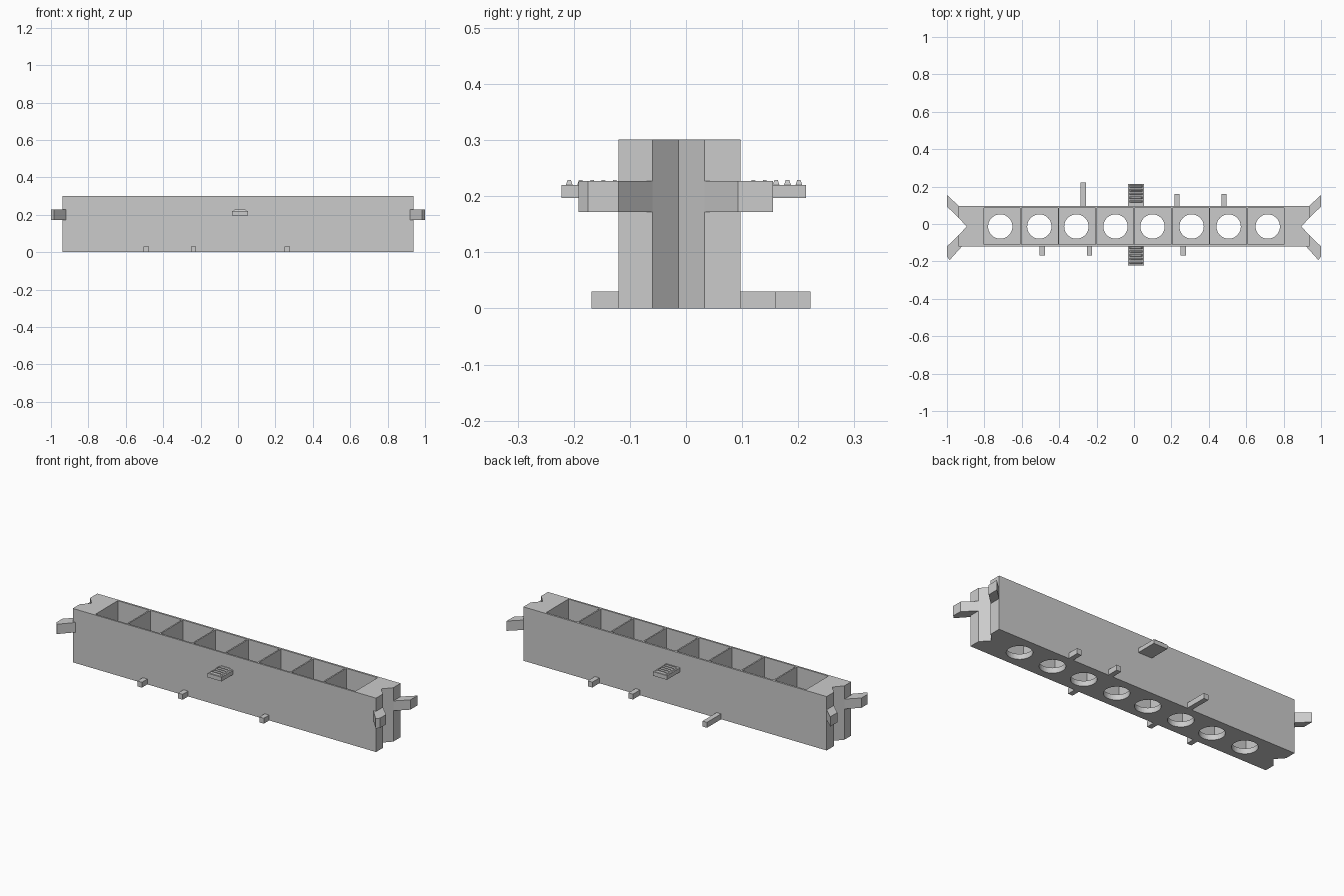
import bpy, bmesh

old = bpy.data.objects.get("Cube")
if old:
    bpy.data.objects.remove(old, do_unlink=True)

grey = bpy.data.materials.new("plain grey")
grey.use_nodes = True
COLOR = (0.6, 0.6, 0.6, 1)
grey.diffuse_color = COLOR
grey.node_tree.nodes["Principled BSDF"].inputs["Base Color"].default_value = COLOR


def new_object(name, bm):
    bmesh.ops.recalc_face_normals(bm, faces=bm.faces)
    mesh = bpy.data.meshes.new(name)
    bm.to_mesh(mesh)
    bm.free()
    mesh.materials.append(grey)
    obj = bpy.data.objects.new(name, mesh)
    bpy.context.collection.objects.link(obj)
    return obj


def add_box(bm, x0, x1, y0, y1, z0, z1, inset_x=0, inset_y=0):
    """Box whose top can be drawn in to make a wedge."""
    low = [bm.verts.new((x, y, z0)) for x, y in
           ((x0, y0), (x1, y0), (x1, y1), (x0, y1))]
    a, b, c, d = x0 + inset_x, x1 - inset_x, y0 + inset_y, y1 - inset_y
    top = [bm.verts.new((x, y, z1)) for x, y in ((a, c), (b, c), (b, d), (a, d))]
    bm.faces.new(low[::-1])
    bm.faces.new(top)
    for i in range(4):
        j = (i + 1) % 4
        bm.faces.new((low[i], low[j], top[j], top[i]))


def box(name, *size):
    bm = bmesh.new()
    add_box(bm, *size)
    return new_object(name, bm)


def prism(name, outline, z0, z1):
    bm = bmesh.new()
    face = bm.faces.new([bm.verts.new((x, y, z0)) for x, y in outline])
    out = bmesh.ops.extrude_face_region(bm, geom=[face])["geom"]
    bmesh.ops.translate(bm, vec=(0, 0, z1 - z0),
                        verts=[v for v in out if isinstance(v, bmesh.types.BMVert)])
    return new_object(name, bm)


FRONT, BACK, END, HEIGHT, FLOOR = -0.12, 0.097, 0.937, 0.301, 0.03
MID = -0.0135

# Housing block with a V notch in each end
half = [(END, FRONT), (END, -0.06), (0.895, MID), (END, 0.033), (END, BACK)]
housing = prism("housing", half + [(-x, y) for x, y in reversed(half)], 0, HEIGHT)

# Cutters: eight open pockets and a round hole in each floor
PITCH = 0.2018
bm = bmesh.new()
for i in range(8):
    x = (i - 3.5) * PITCH
    add_box(bm, x - 0.097, x + 0.097, -0.11, 0.086, FLOOR, 0.4)
pockets = new_object("pocket_cutter", bm)

bm = bmesh.new()
for x in (0.099, 0.308, 0.506, 0.715):
    for side in (-1, 1):
        ring = bmesh.ops.create_cone(bm, cap_ends=True, segments=48, radius1=0.065,
                                     radius2=0.065, depth=0.2)["verts"]
        bmesh.ops.translate(bm, vec=(side * x, MID, 0), verts=ring)
holes = new_object("hole_cutter", bm)

for cutter in (pockets, holes):
    cutter.hide_render = True
    mod = housing.modifiers.new(cutter.name, "BOOLEAN")
    mod.operation, mod.solver, mod.object = "DIFFERENCE", "EXACT", cutter
bpy.context.view_layer.update()
evaluated = housing.evaluated_get(bpy.context.evaluated_depsgraph_get())
cut_mesh = bpy.data.meshes.new_from_object(evaluated)
housing.modifiers.clear()
housing.data = cut_mesh
for cutter in (pockets, holes):
    bpy.data.objects.remove(cutter, do_unlink=True)

# Splayed arms at the ends
back_arm = [(0.92, BACK - 0.01), (END, 0.033), (1, 0.093), (1, 0.155), (END, BACK)]
front_arm = [(0.92, FRONT), (END, -0.06), (1, -0.12), (1, -0.175), (0.985, -0.192)]
for side, word in ((1, "left"), (-1, "right")):
    for name, outline in (("back", back_arm), ("front", front_arm)):
        prism(f"{word}_{name}_arm", [(side * x, y) for x, y in outline], 0.172, 0.227)

# Short pegs along the bottom edges
for i, x in enumerate((-0.49, -0.238, 0.263)):
    box(f"front_peg_{i + 1}", x - 0.014, x + 0.014, -0.168, FRONT, 0, FLOOR)
for i, (x, tip) in enumerate(((-0.271, 0.222), (0.23, 0.16), (0.481, 0.16))):
    box(f"back_peg_{i + 1}", x - 0.014, x + 0.014, BACK, tip, 0, FLOOR)

# Ribbed latch tabs on the long sides
for name, y0, y1, first in (("front", -0.222, FRONT, -0.208), ("back", BACK, 0.214, 0.12)):
    box(f"{name}_latch", -0.032, 0.054, y0, y1, 0.197, 0.22)
    bm = bmesh.new()
    for i in range(5):
        y = first + i * 0.0203
        add_box(bm, -0.025, 0.046, y - 0.006, y + 0.006, 0.22, 0.229, 0.008, 0.003)
    new_object(f"{name}_latch_ribs", bm)
